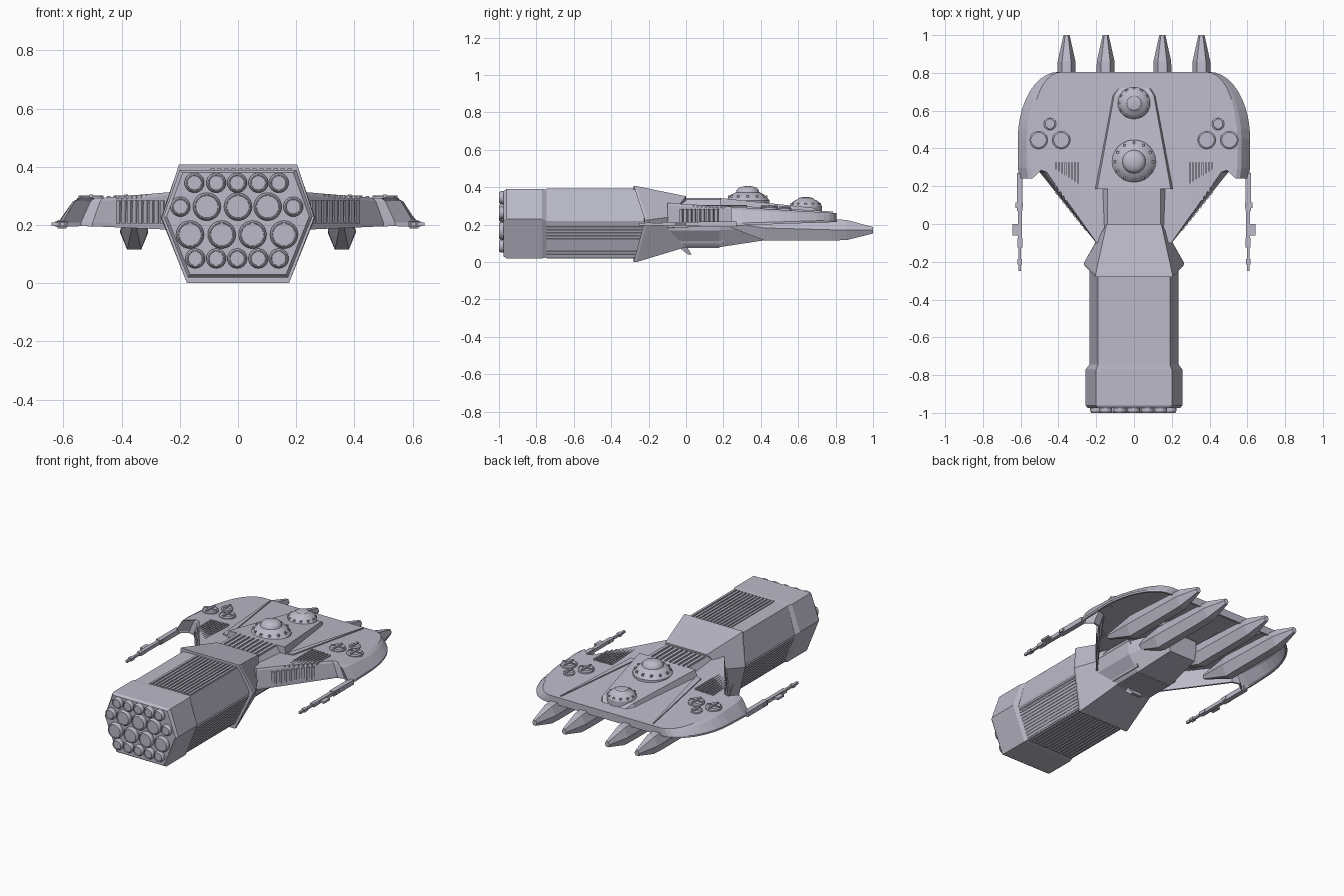
import bpy, bmesh, math
from mathutils import Vector

cube = bpy.data.objects.get("Cube")
if cube:
    bpy.data.objects.remove(cube, do_unlink=True)

grey = bpy.data.materials.new("lavender_grey")
grey.use_nodes = True
COLOR = (0.5, 0.49, 0.58, 1)
grey.diffuse_color = COLOR
grey.node_tree.nodes["Principled BSDF"].inputs["Base Color"].default_value = COLOR


def add_loft(bm, rings, cap_start=True, cap_end=True):
    """Skin a list of equal-length point rings."""
    rows = [[bm.verts.new(p) for p in ring] for ring in rings]
    n = len(rows[0])
    for a, b in zip(rows, rows[1:]):
        for i in range(n):
            j = (i + 1) % n
            bm.faces.new((a[i], a[j], b[j], b[i]))
    if cap_start:
        bm.faces.new(rows[0][::-1])
    if cap_end:
        bm.faces.new(rows[-1])


def finish(name, bm, smooth=False):
    bmesh.ops.recalc_face_normals(bm, faces=bm.faces)
    mesh = bpy.data.meshes.new(name)
    bm.to_mesh(mesh)
    bm.free()
    mesh.materials.append(grey)
    ob = bpy.data.objects.new(name, mesh)
    bpy.context.collection.objects.link(ob)
    if smooth:
        bpy.ops.object.select_all(action='DESELECT')
        ob.select_set(True)
        bpy.context.view_layer.objects.active = ob
        bpy.ops.object.shade_smooth_by_angle(angle=math.radians(30))
    return ob


def loft(name, rings, **kw):
    bm = bmesh.new()
    add_loft(bm, rings, **kw)
    return finish(name, bm)


def box(bm, x, y, z, sx, sy, sz):
    ring = lambda h: [(x + a * sx / 2, y + b * sy / 2, h)
                      for a, b in ((-1, -1), (1, -1), (1, 1), (-1, 1))]
    add_loft(bm, [ring(z - sz / 2), ring(z + sz / 2)])


def lathe(bm, center, profile, axis='Z', seg=24):
    """Revolve (radius, height) pairs around z or -y."""
    c = Vector(center)
    rings = []
    for r, h in profile:
        ring = []
        for i in range(seg):
            t = math.tau * i / seg
            u, v = r * math.cos(t), r * math.sin(t)
            ring.append(c + Vector((u, v, h) if axis == 'Z' else (u, -h, v)))
        rings.append(ring)
    add_loft(bm, rings)


def ribs(name, a, b, c, d, count, lift=0.006):
    """Raised strips running from edge a-b to edge d-c."""
    a, b, c, d = map(Vector, (a, b, c, d))
    up = (b - a).cross(d - a).normalized() * lift
    bm = bmesh.new()
    for i in range(count):
        t0, t1 = (i + 0.2) / count, (i + 0.8) / count
        ends = []
        for p, q in ((a, b), (d, c)):
            l, r = p.lerp(q, t0), p.lerp(q, t1)
            ends.append([l - up, r - up, r + up, l + up])
        add_loft(bm, ends)
    return finish(name, bm)


def hexagon(y, top, mid, low, z_low, z_mid, z_top, lean=0):
    """Hull section; lean shifts the side corners along y."""
    return [(-top, y, z_top), (top, y, z_top), (mid, y + lean, z_mid),
            (low, y, z_low), (-low, y, z_low), (-mid, y + lean, z_mid)]


# Rear hull, engine block and collar
loft("rear_hull", [hexagon(y, .19, .235, .165, .025, .22, .388) for y in (-.77, -.2)])
loft("engine_block", [hexagon(-.975, .19, .245, .165, .03, .23, .38),
                      hexagon(-.96, .2, .256, .172, .02, .23, .39),
                      hexagon(-.77, .2, .256, .172, .02, .23, .39),
                      hexagon(-.745, .19, .237, .165, .025, .22, .388)])
loft("collar", [hexagon(-.28, .203, .262, .175, 0, .225, .408, .06),
                hexagon(-.265, .203, .265, .175, 0, .225, .406, .06),
                hexagon(0, .145, .2, .12, .08, .24, .352, -.09)])

# Ribbing on the rear hull
ribs("hull_top_ribs", (-.1, -.745, .388), (.19, -.745, .388),
     (.19, -.28, .388), (-.1, -.28, .388), 12)
ribs("hull_bottom_ribs", (.16, -.745, .025), (-.16, -.745, .025),
     (-.16, -.28, .025), (.16, -.28, .025), 14)
for s, side in ((1, "left"), (-1, "right")):
    ribs(side + "_hull_lower_ribs", (s * .165, -.745, .03), (s * .233, -.745, .21),
         (s * .233, -.22, .21), (s * .165, -.22, .03), 11, .005)

# Engine nozzles in four rows
bm = bmesh.new()
S, L = .034, .048
for z, row in ((.345, [(-.15, S), (-.075, S), (-.003, S), (.07, S), (.14, S)]),
               (.263, [(-.198, S), (-.107, L), (0, L), (.102, L), (.19, S)]),
               (.167, [(-.165, L), (-.056, L), (.05, L), (.158, L)]),
               (.085, [(-.147, S), (-.075, S), (-.003, S), (.07, S), (.14, S)])):
    for x, r in row:
        lathe(bm, (x, -.97, z), [(r, 0), (r, .02), (r - .006, .03),
                                 (r - .009, .03), (r - .01, .026)], '-Y')
finish("engine_nozzles", bm, True)

# Forward shell: open below, rounded front corners, swept trailing edges
half = [(.2, -.1), (.5, .275), (.54, .285), (.605, .24), (.615, .3)]
for i in range(11):
    t = math.pi / 2 * i / 10
    half.append((.4 + .215 * math.cos(t), .45 + .355 * math.sin(t)))
outline = half + [(-x, y) for x, y in reversed(half)]


def wing_z(y):
    return .31 - .06 * y


def rim_ring(shrink, zf):
    return [(x * (1 - shrink * min(1, abs(x) / .6) ** 2), y, zf(y)) for x, y in outline]


shell = loft("forward_shell", [rim_ring(0, lambda y: .186 + .035 * y),
                               rim_ring(0, lambda y: .2 + .03 * y),
                               rim_ring(.075, lambda y: wing_z(y) - .012),
                               rim_ring(.11, wing_z)], cap_start=False)
mod = shell.modifiers.new("thickness", 'SOLIDIFY')
mod.thickness = .012
mod.offset = -1

# Neck, central deck and keel
loft("neck", [hexagon(y, .14, .2, .14, .1, .25, .335) for y in (-.1, .2)])
ribs("spine_ribs", (-.14, 0, .336), (.14, 0, .336), (.14, .19, .336), (-.14, .19, .336), 9)


def deck_ring(y, w, z, flare):
    return [(-w, y, z), (w, y, z), (w + flare, y, .26), (-w - flare, y, .26)]


loft("central_deck", [deck_ring(.185, .195, .342, .02), deck_ring(.68, .105, .29, .01),
                      deck_ring(.72, .08, .268, .01)])
loft("keel", [hexagon(-.12, .2, .19, .12, .08, .17, .25),
              hexagon(.18, .2, .19, .12, .08, .17, .25),
              hexagon(.43, .1, .1, .09, .118, .19, .25)])
ribs("keel_bottom_ribs", (.12, -.05, .08), (-.12, -.05, .08),
     (-.12, .18, .08), (.12, .18, .08), 10, .004)
loft("keel_fin", [[(-.05, -.05, .09), (.05, -.05, .09), (.05, .0, .09), (-.05, .0, .09)],
                  [(-.035, .01, .04), (.035, .01, .04), (.035, .03, .04), (-.035, .03, .04)]])

# Dorsal domes
bm = bmesh.new()
lathe(bm, (0, .33, .305), [(.116, 0), (.116, .025), (.105, .038), (.085, .058), (.062, .068),
                           (.058, .082), (.048, .092), (.025, .1), (.004, .101)])
lathe(bm, (0, .64, .265), [(.086, 0), (.086, .035), (.077, .05), (.058, .065),
                           (.045, .07), (.038, .078), (.018, .082), (.004, .082)])
finish("dorsal_domes", bm, True)

# Studs around the domes
bm = bmesh.new()
for y, z, r in ((.33, .35, .1), (.64, .311, .076)):
    for i in range(12):
        t = math.tau * i / 12
        box(bm, r * math.cos(t), y + r * math.sin(t), z, .012, .012, .012)
finish("dome_studs", bm)

for s, side in ((1, "left"), (-1, "right")):
    # Long wedge panel beside the deck
    loft(side + "_wedge_panel", [
        [(s * x, y, wing_z(y) + dz) for x, y in ((.205, .19), (.245, .2), (.325, .785), (.32, .785))]
        for dz in (-.02, .007)])
    # Ribbing on the rear of the wing and on the swept trailing edge
    bm = bmesh.new()
    for i in range(8):
        x = .295 + i * .017
        y0 = -.08 + (x - .2) * 1.25
        box(bm, s * x, (y0 + .325) / 2, wing_z((y0 + .325) / 2), .009, .325 - y0, .012)
    finish(side + "_wing_ribs", bm)
    ribs(side + "_edge_ribs", (s * .25, -.038, .205), (s * .42, .175, .205),
         (s * .42, .175, .285), (s * .25, -.038, .285), 9, .004)
    # Small turrets, the larger two with cross bars
    bm = bmesh.new()
    for x, y, r in ((.385, .445, .048), (.505, .445, .048), (.445, .53, .033)):
        z = wing_z(y) - .01
        lathe(bm, (s * x, y, z), [(r, 0), (r, .018), (r - .008, .024)])
        box(bm, s * x, y, z + .025, .012, r * 1.8, .012)
        if r > .04:
            box(bm, s * x, y, z + .024, r * 1.8, .01, .008)
    finish(side + "_turrets", bm, True)
    # Wing-tip gun
    bm = bmesh.new()
    for x, y, sx, sy, sz in ((.605, .17, .03, .2, .03), (.604, 0, .022, .2, .022),
                             (.604, -.15, .014, .2, .014), (.622, -.03, .04, .06, .012),
                             (.604, -.2, .024, .03, .018), (.604, -.1, .028, .05, .02),
                             (.607, .1, .04, .03, .02)):
        box(bm, s * x, y, .203, sx, sy, sz)
    finish(side + "_tip_gun", bm)
    # Forward prongs under the shell
    for part, cx in (("inner", .15), ("outer", .357)):
        def prong_ring(y, w, z0, z1):
            zm = (z0 + z1) / 2
            return [(s * cx + a * w, y, z) for a, z in
                    ((-.5, z0), (.5, z0), (1, zm), (.5, z1), (-.5, z1), (-1, zm))]
        loft(f"{side}_{part}_prong", [prong_ring(.2, .012, .2, .23), prong_ring(.42, .048, .115, .25),
                                      prong_ring(.78, .048, .115, .23), prong_ring(.86, .047, .118, .225),
                                      prong_ring(1, .016, .153, .187)])
